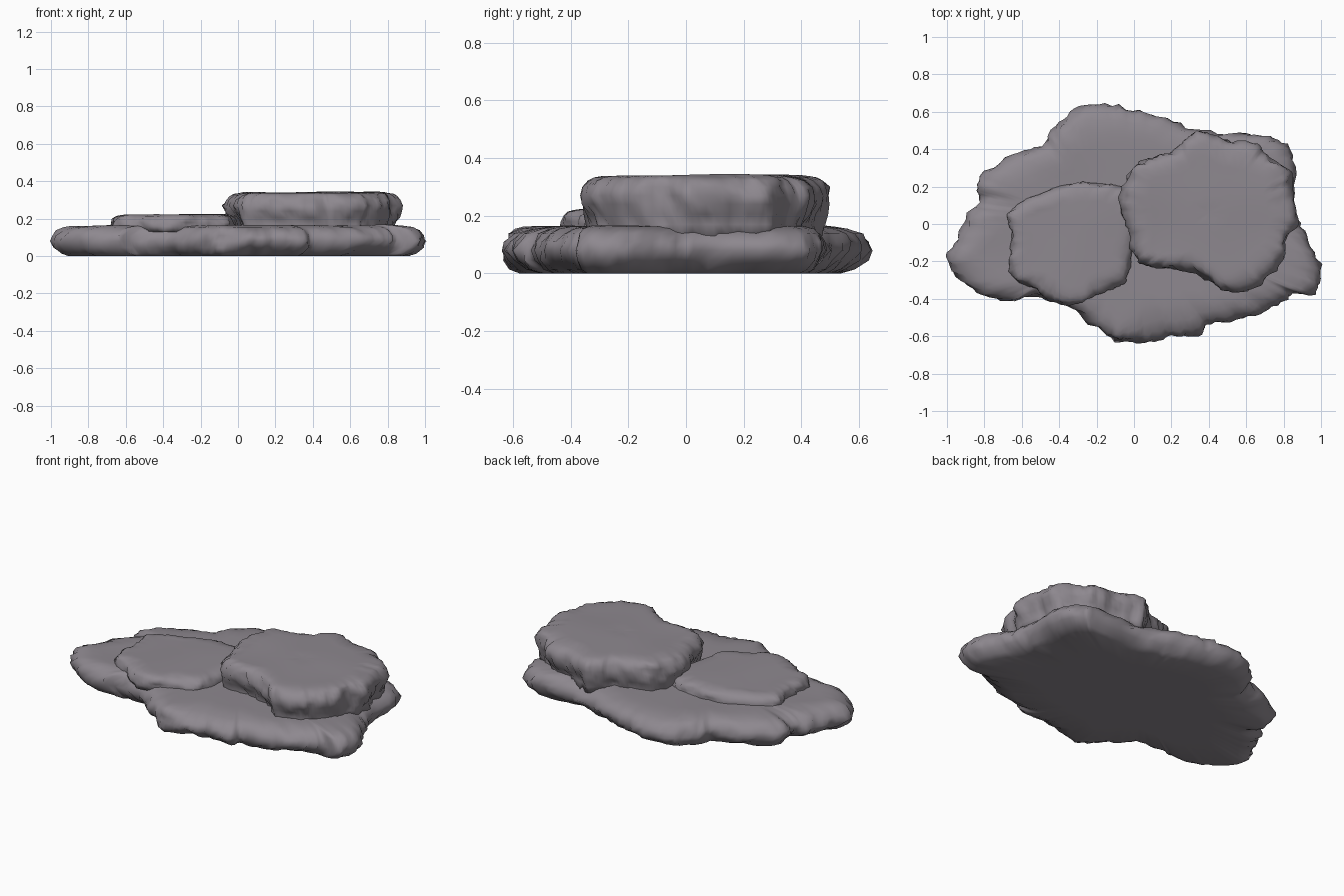
import bpy, bmesh, math
from mathutils import Vector, noise

if "Cube" in bpy.data.objects:
    bpy.data.objects.remove(bpy.data.objects["Cube"])

# dark purplish-grey stone
stone = bpy.data.materials.new("stone")
stone.diffuse_color = (0.27, 0.247, 0.275, 1)
stone.use_nodes = True
stone.node_tree.nodes["Principled BSDF"].inputs["Base Color"].default_value = stone.diffuse_color


def resample(pts, steps):
    # Catmull-Rom curve through the outline points
    out, n = [], len(pts)
    for i in range(n):
        a, b, c, d = (Vector(pts[(i + k) % n]) for k in (-1, 0, 1, 2))
        for s in range(steps):
            t = s / steps
            out.append(0.5 * (2 * b + (c - a) * t + (2 * a - 5 * b + 4 * c - d) * t * t
                              + (3 * b - a - 3 * c + d) * t ** 3))
    return out


def slab(name, outline, centre, profile, rough, seed, steps=6):
    """Lofted rock slab: profile is (inset, z) from bottom edge to top edge."""
    c = Vector(centre)
    rim = resample(outline, steps)
    n = len(rim)
    bm = bmesh.new()
    rings = []

    def ring(inset, z, frac=1.0, bump=0.0, edge=1.0):
        vs = []
        for p in rim:
            d = p - c
            r = d.length
            q = Vector((p.x * 13, p.y * 13, z * 14 + seed))
            j = rough * edge * (0.7 * noise.noise(q) + 0.8 * noise.noise(q * 2.4))
            w = 0.8 + 0.5 * noise.noise(Vector((p.x * 5, p.y * 5, seed + 9)))
            xy = c + d * ((r - inset * w + j) / r) * frac
            h = bump * noise.noise(Vector((xy.x * 3, xy.y * 3, seed)))
            vs.append(bm.verts.new((xy.x, xy.y, z + h)))
        rings.append(vs)

    i0, z0 = profile[0]
    for f in (0.3, 0.7):
        ring(i0, z0, f, edge=0.5)
    for inset, z in profile:
        ring(inset, z)
    i1, z1 = profile[-1]
    for f in (0.93, 0.82, 0.66, 0.48, 0.3, 0.12):
        ring(i1, z1 + 0.003, f, 0.008, f)
    for a, b in zip(rings, rings[1:]):
        for k in range(n):
            m = (k + 1) % n
            bm.faces.new((a[k], a[m], b[m], b[k]))
    # close the centre of both caps
    for vs, z in ((rings[0], z0), (rings[-1], z1 + 0.003)):
        mid = bm.verts.new((c.x, c.y, z))
        for k in range(n):
            bm.faces.new((vs[k], vs[(k + 1) % n], mid))
    bmesh.ops.recalc_face_normals(bm, faces=bm.faces)
    for f in bm.faces:
        f.smooth = True
    me = bpy.data.meshes.new(name)
    bm.to_mesh(me)
    bm.free()
    me.materials.append(stone)
    ob = bpy.data.objects.new(name, me)
    bpy.context.collection.objects.link(ob)
    return ob


# wide base slab
base = [(1.0, -.24), (.91, -.06), (.86, .08), (.86, .34), (.78, .45), (.64, .475),
        (.36, .5), (.14, .57), (-.08, .635), (-.29, .625), (-.42, .53), (-.48, .43),
        (-.65, .37), (-.83, .23), (-.82, .13), (-.89, .06), (-.94, -.06), (-1.0, -.2),
        (-.87, -.35), (-.68, -.415), (-.55, -.39), (-.38, -.43), (-.22, -.55),
        (-.08, -.63), (.06, -.625), (.2, -.6), (.36, -.585), (.41, -.535), (.62, -.5),
        (.76, -.43), (.86, -.375), (.965, -.375)]
slab("base_slab", base, (0, 0),
     [(.13, 0), (.075, .014), (.025, .045), (0, .08), (.012, .11), (.045, .138),
      (.10, .155), (.16, .162)], .03, 1)

# low slab on the left
low = [(.02, 0), (-.02, -.2), (-.05, -.3), (-.16, -.36), (-.3, -.425), (-.43, -.41),
       (-.52, -.35), (-.64, -.29), (-.67, -.2), (-.65, -.06), (-.67, .05), (-.58, .13),
       (-.36, .21), (-.2, .22), (-.08, .21), (0, .13)]
slab("low_slab", low, (-.33, -.09),
     [(0, .13), (0, .16), (.003, .18), (.015, .2), (.04, .214), (.08, .22)], .022, 5)

# tall slab on the right
tall = [(-.075, .08), (-.06, .2), (0, .31), (.1, .355), (.22, .4), (.28, .465), (.37, .495),
        (.5, .45), (.64, .43), (.71, .37), (.83, .29), (.845, .18), (.875, .02),
        (.82, -.08), (.8, -.2), (.71, -.28), (.65, -.345), (.5, -.365), (.4, -.3),
        (.25, -.245), (.1, -.23), (.01, -.19), (-.02, -.05)]
slab("tall_slab", tall, (.4, .06),
     [(.04, .13), (.045, .17), (.025, .205), (.006, .24), (0, .27), (.012, .3),
      (.035, .322), (.065, .333), (.1, .337)], .024, 11)
